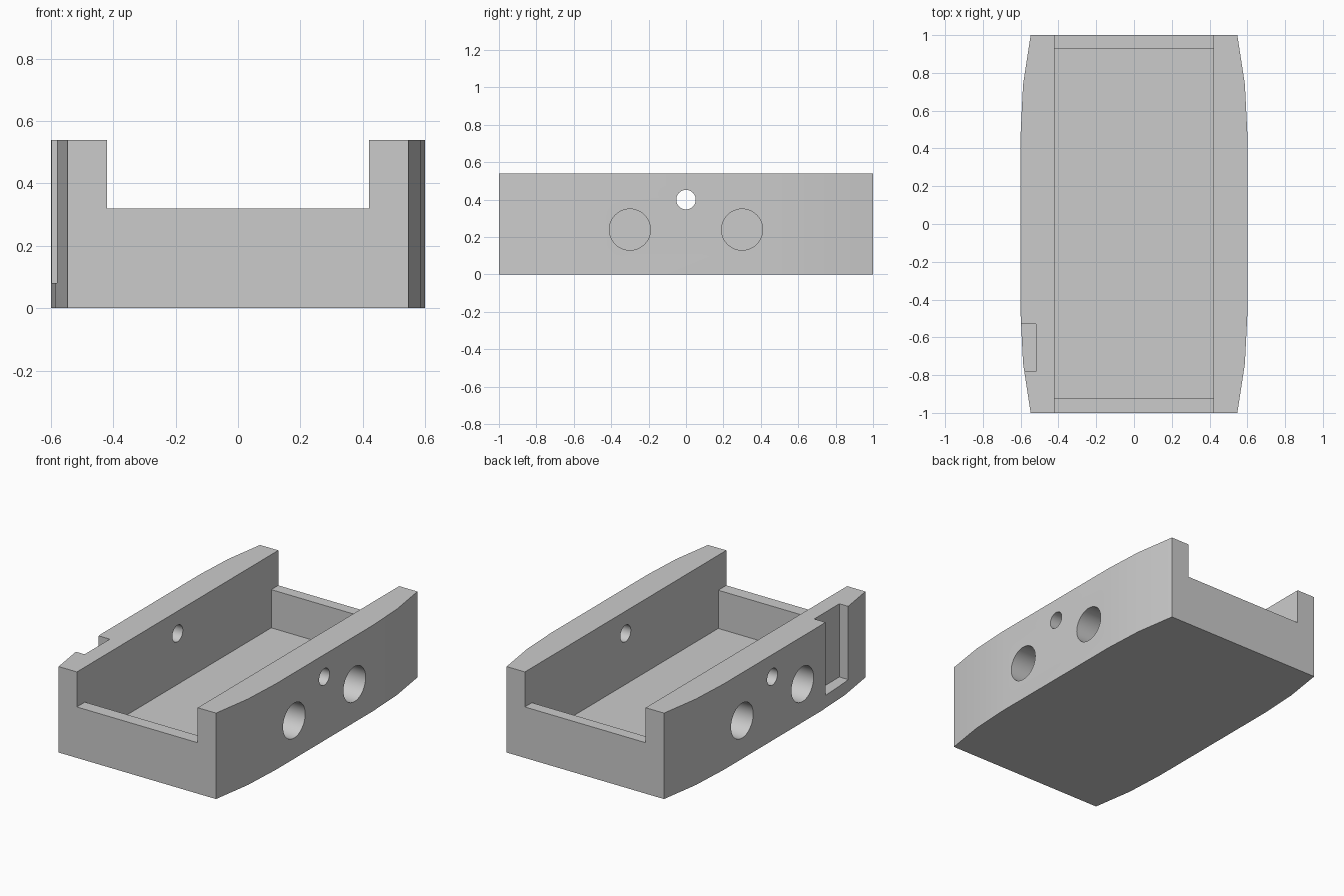
import bpy
import bmesh
import math

if "Cube" in bpy.data.objects:
    bpy.data.objects.remove(bpy.data.objects["Cube"], do_unlink=True)

# Single plain grey material
GREY = (0.6, 0.6, 0.6, 1.0)
grey = bpy.data.materials.new("light_grey")
grey.use_nodes = True
grey.diffuse_color = GREY
grey.node_tree.nodes["Principled BSDF"].inputs["Base Color"].default_value = GREY

LENGTH, HEIGHT = 2.0, 0.54
FLOOR, END_TOP, INNER = 0.08, 0.32, 0.42


def box(name, low, high):
    """Box cutter spanning two opposite corners."""
    bpy.ops.mesh.primitive_cube_add(size=1, location=[(a + b) / 2 for a, b in zip(low, high)])
    ob = bpy.context.object
    ob.name = name
    ob.scale = [b - a for a, b in zip(low, high)]
    return ob


def bore(name, x0, x1, y, z, radius):
    """Round cutter running along x."""
    bpy.ops.mesh.primitive_cylinder_add(
        vertices=48, radius=radius, depth=x1 - x0,
        location=((x0 + x1) / 2, y, z), rotation=(0, math.pi / 2, 0))
    ob = bpy.context.object
    ob.name = name
    return ob


# Body: plan outline with bowed ends, mirrored to all quadrants and extruded
quarter = [(0.6, 0.48), (0.587, 0.74), (0.547, LENGTH / 2)]
right_side = [(x, -y) for x, y in reversed(quarter)] + quarter
outline = right_side + [(-x, -y) for x, y in right_side]
bm = bmesh.new()
base = bm.faces.new([bm.verts.new((x, y, 0)) for x, y in outline])
top = bmesh.ops.extrude_face_region(bm, geom=[base])["geom"]
bmesh.ops.translate(bm, vec=(0, 0, HEIGHT),
                    verts=[v for v in top if isinstance(v, bmesh.types.BMVert)])
bmesh.ops.recalc_face_normals(bm, faces=bm.faces)
mesh = bpy.data.meshes.new("tray_body")
bm.to_mesh(mesh)
bm.free()
mesh.materials.append(grey)
body = bpy.data.objects.new("tray_body", mesh)
bpy.context.collection.objects.link(body)

# Open channel, inner pocket and the side notch
cutters = [
    box("channel_cutter", (-INNER, -1.2, END_TOP), (INNER, 1.2, 0.8)),
    box("pocket_cutter", (-INNER, -0.92, FLOOR), (INNER, 0.93, 0.7)),
    box("notch_cutter", (-0.7, -0.78, FLOOR), (-0.52, -0.53, 0.75)),
    bore("cross_hole_cutter", -0.8, 0.8, 0, 0.4, 0.052),
]

# Blind round sockets, two in each long wall
for side in (-1, 1):
    for y in (-0.3, 0.3):
        x0, x1 = sorted((side * 0.44, side * 0.75))
        cutters.append(bore("socket_cutter", x0, x1, y, 0.24, 0.11))

# Cut everything away and discard the cutters
bpy.ops.object.select_all(action="DESELECT")
bpy.context.view_layer.objects.active = body
body.select_set(True)
for cutter in cutters:
    cutter.hide_render = True
    mod = body.modifiers.new("cut", "BOOLEAN")
    mod.operation = "DIFFERENCE"
    mod.solver = "EXACT"
    mod.object = cutter
    bpy.ops.object.modifier_apply(modifier=mod.name)
for cutter in cutters:
    bpy.data.objects.remove(cutter, do_unlink=True)

bpy.ops.object.shade_smooth_by_angle(angle=math.radians(30))
